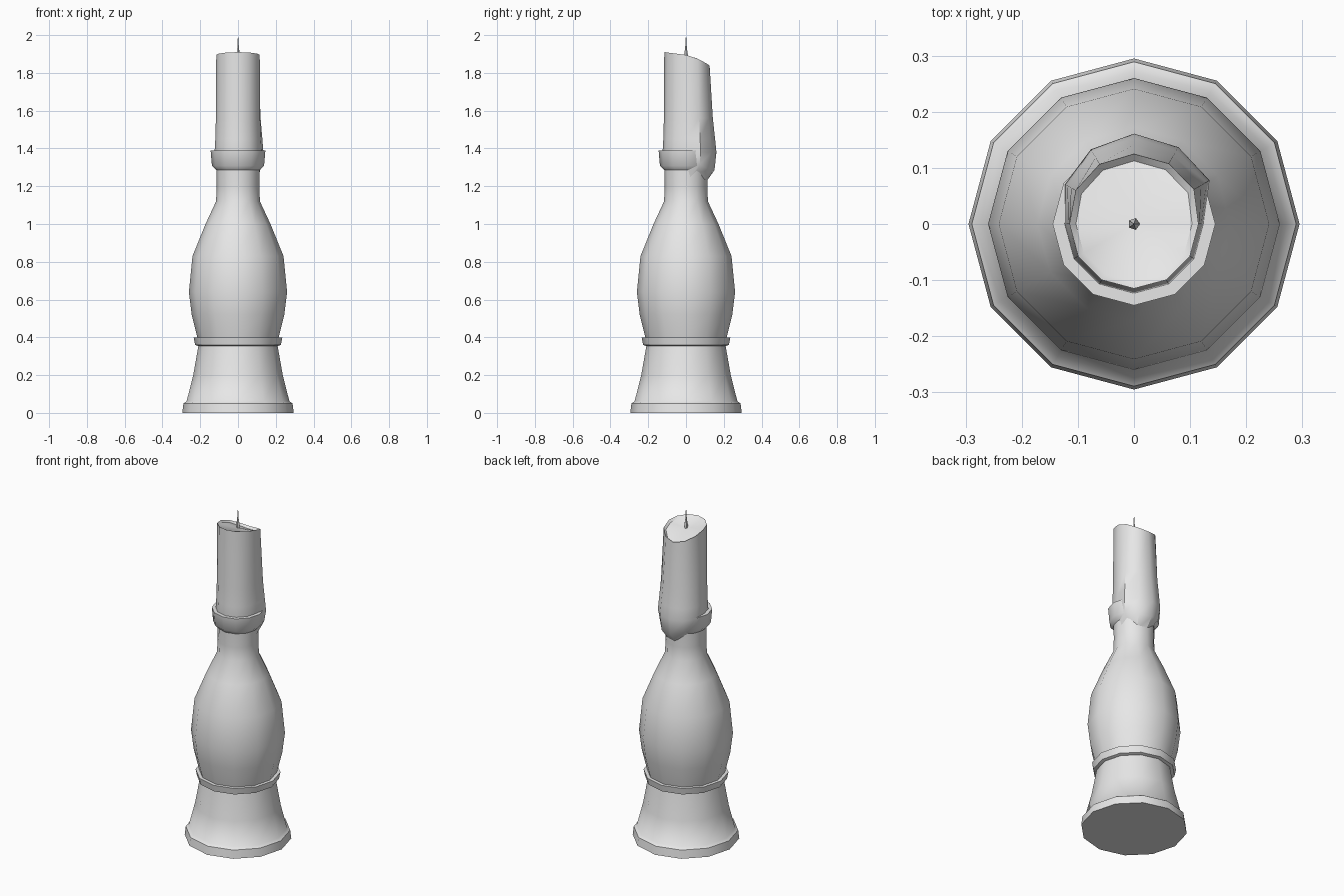
import bpy, bmesh, math

cube = bpy.data.objects.get("Cube")
if cube:
    bpy.data.objects.remove(cube, do_unlink=True)

SIDES = 12

grey = bpy.data.materials.new("plain grey")
grey.use_nodes = True
grey.diffuse_color = (0.8, 0.8, 0.8, 1)
grey.node_tree.nodes["Principled BSDF"].inputs["Base Color"].default_value = (0.8, 0.8, 0.8, 1)


def finish(bm, name, angle=42):
    """Turn a bmesh into a smooth shaded object."""
    bmesh.ops.recalc_face_normals(bm, faces=bm.faces)
    mesh = bpy.data.meshes.new(name)
    bm.to_mesh(mesh)
    bm.free()
    mesh.materials.append(grey)
    obj = bpy.data.objects.new(name, mesh)
    bpy.context.collection.objects.link(obj)
    bpy.ops.object.select_all(action="DESELECT")
    obj.select_set(True)
    bpy.context.view_layer.objects.active = obj
    bpy.ops.object.shade_smooth_by_angle(angle=math.radians(angle))
    return obj


def bridge(bm, low, high):
    """Join two rings of vertices with quads."""
    n = len(low)
    for i in range(n):
        j = (i + 1) % n
        bm.faces.new((low[i], low[j], high[j], high[i]))


def ring(bm, points):
    return [bm.verts.new(p) for p in points]


def polar(r, i, z, sides=SIDES):
    a = math.tau * i / sides
    return (r * math.cos(a), r * math.sin(a), z)


def lathe(name, profile, sides=SIDES):
    """Closed solid turned from (radius, height) pairs, bottom to top."""
    bm = bmesh.new()
    rings = [ring(bm, [polar(r, i, z, sides) for i in range(sides)]) for r, z in profile]
    for low, high in zip(rings, rings[1:]):
        bridge(bm, low, high)
    bm.faces.new(rings[0])
    bm.faces.new(rings[-1])
    return finish(bm, name)


# Flared base with its foot rim
lathe("base", [(0.295, 0), (0.289, 0.05), (0.272, 0.062), (0.237, 0.2), (0.207, 0.37)])
# Band between base and body
lathe("band", [(0.205, 0.352), (0.227, 0.36), (0.235, 0.4), (0.2, 0.4)])
# Swelling body and narrow neck
lathe("body", [(0.213, 0.39), (0.245, 0.52), (0.26, 0.64), (0.241, 0.83),
               (0.172, 1.0), (0.116, 1.12), (0.113, 1.2), (0.115, 1.3)])
# Collar holding the candle
lathe("collar", [(0.113, 1.283), (0.138, 1.308), (0.145, 1.39), (0.11, 1.39)])


# Candle with wax run down the back over the collar
def rim_height(y):
    return 1.895 - 0.2 * y - 2.0 * y * y if y > 0 else 1.895 - 0.13 * y


run = {1: 0.85, 2: 0.92, 3: 1.0, 4: 0.8, 5: 0.5}       # strength of the run by side
lift = {1: 0.05, 4: 0.04, 5: 0.07}                     # uneven lower edge
levels = [(1.22, 0.1, 0.004), (1.285, 0.11, 0.041), (1.38, 0.124, 0.037),
          (1.45, 0.12, 0.034), (1.56, 0.117, 0.025)]

bm = bmesh.new()
rings = []
for k, (z, r, bulge) in enumerate(levels):
    drop = (1, 0.6, 0, 0, 0)[k]
    rings.append(ring(bm, [polar(r + bulge * run.get(i, 0), i, z + drop * lift.get(i, 0))
                           for i in range(SIDES)]))
for scale, sink in ((1, 0), (0.9, 0.012)):
    points = []
    for i in range(SIDES):
        x, y, _ = polar(0.115 + 0.01 * run.get(i, 0), i, 0)
        points.append((x * scale, y * scale, rim_height(y) - sink))
    rings.append(ring(bm, points))
for low, high in zip(rings, rings[1:]):
    bridge(bm, low, high)
bm.faces.new(rings[0])
centre = bm.verts.new((0, 0, 1.878))
for i in range(SIDES):
    bm.faces.new((rings[-1][i], rings[-1][(i + 1) % SIDES], centre))
finish(bm, "candle")

# Pointed wick
lathe("wick", [(0.006, 1.865), (0.011, 1.895), (0.005, 1.93), (0.0005, 2.0)], sides=5)
